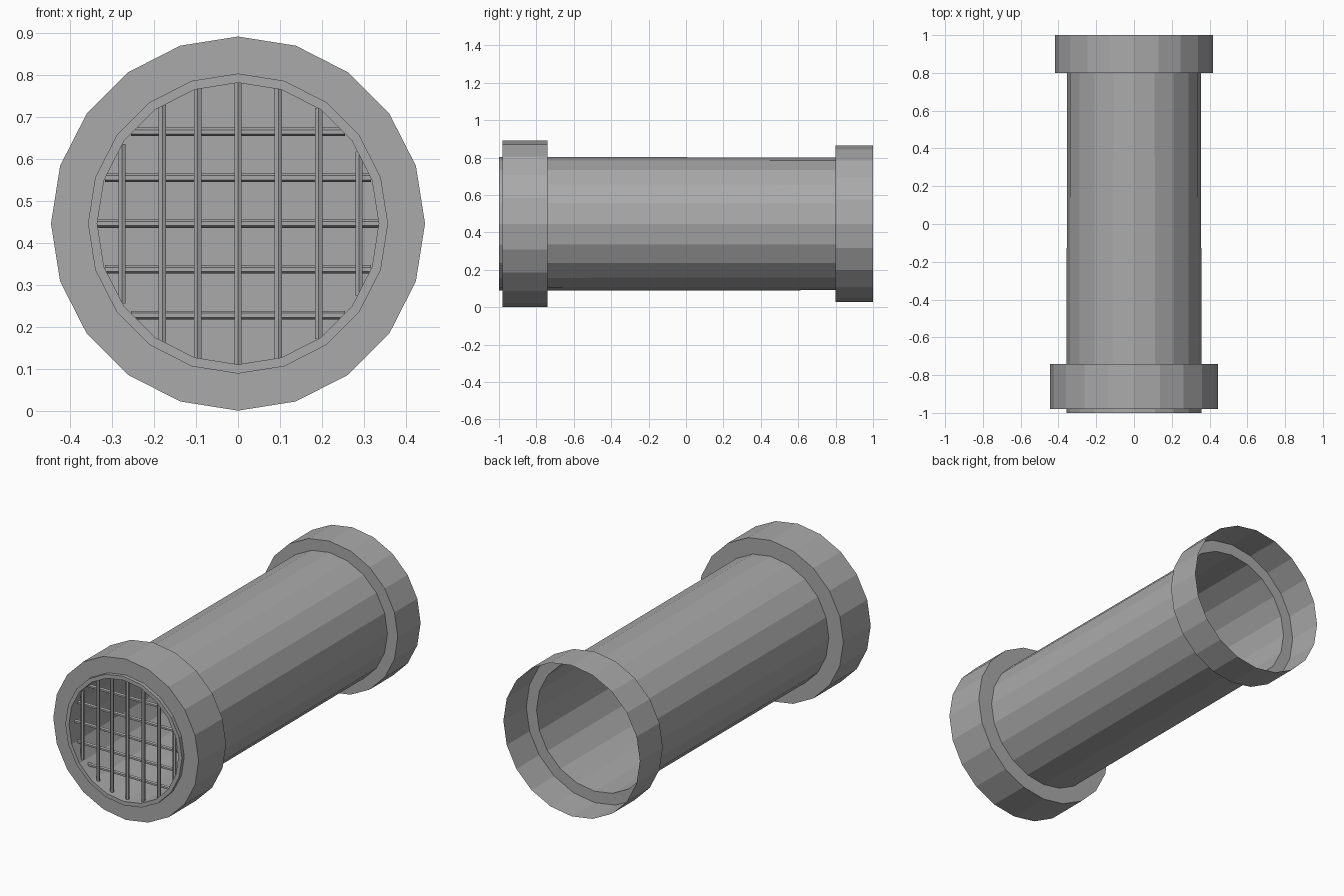
import bpy, bmesh
from math import sin, cos, tau, sqrt, pi

cube = bpy.data.objects.get("Cube")
if cube:
    bpy.data.objects.remove(cube, do_unlink=True)

SIDES = 20
AXIS_Z = 0.446

grey = bpy.data.materials.new("concrete grey")
grey.use_nodes = True
colour = (0.4, 0.4, 0.4, 1)
grey.diffuse_color = colour
grey.node_tree.nodes["Principled BSDF"].inputs["Base Color"].default_value = colour


def finish(name, bm):
    mesh = bpy.data.meshes.new(name)
    bm.to_mesh(mesh)
    bm.free()
    mesh.materials.append(grey)
    obj = bpy.data.objects.new(name, mesh)
    bpy.context.collection.objects.link(obj)
    return obj


def lathe(name, profile, capped=False):
    """Spin (radius, y) points around the pipe axis; optionally cap the first ring."""
    bm = bmesh.new()
    rings = [[bm.verts.new((r * sin(tau * i / SIDES), y, AXIS_Z + r * cos(tau * i / SIDES)))
              for i in range(SIDES)] for r, y in profile]
    for a, b in zip(rings, rings[1:]):
        for i in range(SIDES):
            j = (i + 1) % SIDES
            bm.faces.new((a[i], b[i], b[j], a[j]))
    if capped:
        bm.faces.new(rings[0])
    return finish(name, bm)


def bar(bm, x, y, z, half, axis):
    """Add a thin six-sided rod along x or z."""
    verts = bmesh.ops.create_cone(bm, segments=6, radius1=0.01, radius2=0.01,
                                  depth=2 * half, cap_ends=True)["verts"]
    for v in verts:
        a, b, along = v.co
        if axis == "x":
            v.co = (x + along, y + a, z + b)
        else:
            v.co = (x + a, y + b, z + along)


# Main pipe, its front lip and the lining that ends at a blind wall
lathe("pipe", [(0.355, 0.8), (0.357, -1.0), (0.335, -1.0), (0.335, 0.0)])
lathe("blind_wall", [(0.355, 0.0), (0.335, 0.0)], capped=True)

# Front flange
lathe("front_flange", [(0.356, -0.98), (0.445, -0.98), (0.445, -0.74), (0.355, -0.74)])

# Open socket at the back
lathe("back_socket", [(0.355, 0.8), (0.418, 0.8), (0.418, 1.0)])

# Grate: upright bars in front of level bars
grate = bmesh.new()
for i in range(-3, 4):
    x = 0.096 * i + (0.012 if i < -1 else 0)
    bar(grate, x, -0.965, AXIS_Z, sqrt(0.335 ** 2 - x ** 2), "z")
for i in range(-2, 3):
    dz = 0.109 * i
    bar(grate, 0, -0.945, AXIS_Z + dz, sqrt(0.335 ** 2 - dz ** 2), "x")
finish("grate", grate)
